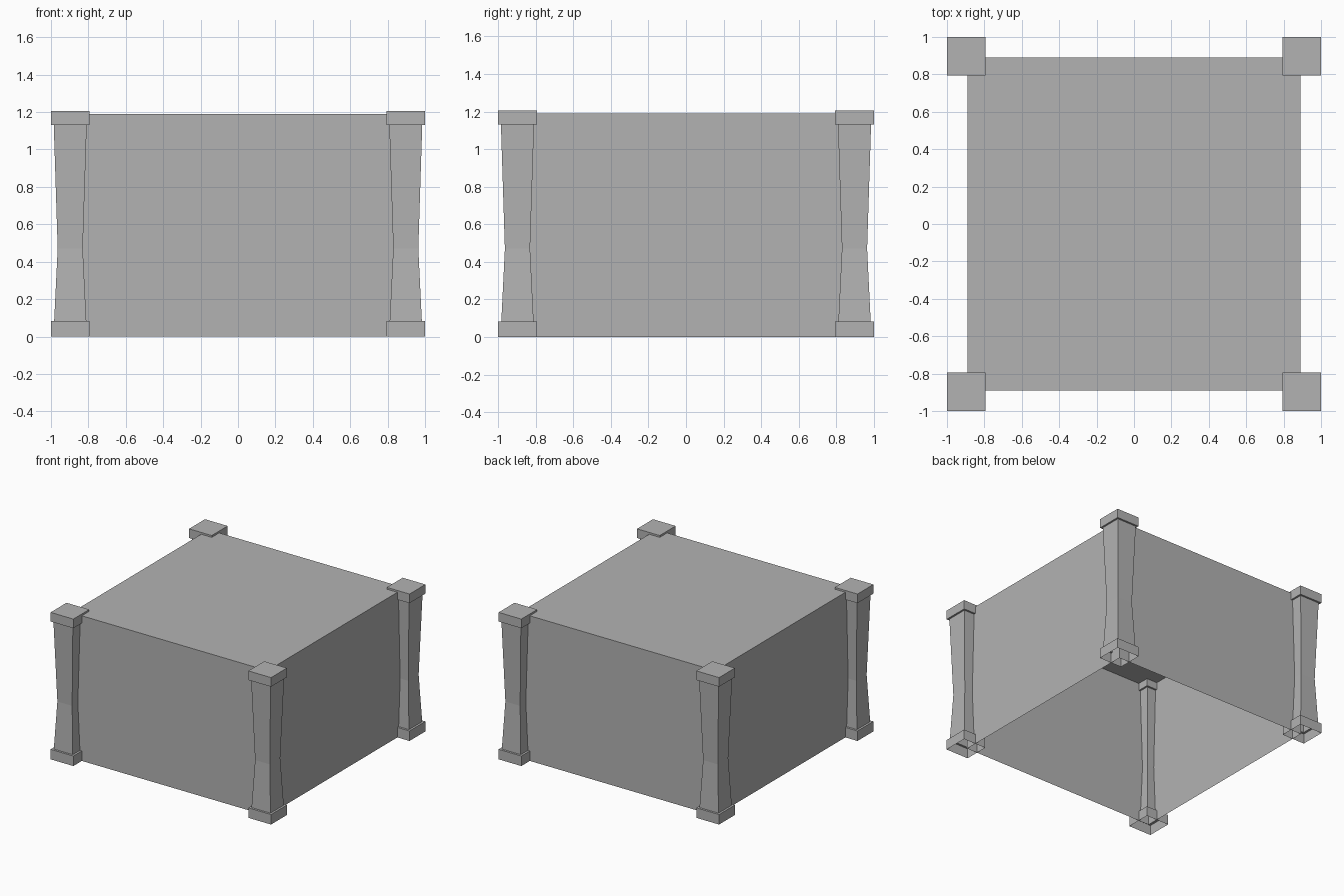
import bpy
import bmesh

cube = bpy.data.objects.get("Cube")
if cube:
    bpy.data.objects.remove(cube, do_unlink=True)

grey = bpy.data.materials.new("plain_grey")
grey.use_nodes = True
COLOUR = (0.45, 0.45, 0.45, 1)
grey.diffuse_color = COLOUR
grey.node_tree.nodes["Principled BSDF"].inputs["Base Color"].default_value = COLOUR


def square_loft(name, profile, centre=(0, 0)):
    """Square shell through (half width, height) pairs: closed top, open bottom."""
    bm = bmesh.new()
    rings = [[bm.verts.new((sx * half, sy * half, z))
              for sx, sy in ((-1, -1), (1, -1), (1, 1), (-1, 1))]
             for half, z in profile]
    for low, high in zip(rings, rings[1:]):
        for i in range(4):
            j = (i + 1) % 4
            bm.faces.new((low[i], low[j], high[j], high[i]))
    bm.faces.new(rings[-1])
    mesh = bpy.data.meshes.new(name)
    bm.to_mesh(mesh)
    bm.free()
    mesh.materials.append(grey)
    obj = bpy.data.objects.new(name, mesh)
    obj.location = (*centre, 0)
    bpy.context.collection.objects.link(obj)
    return obj


# Main block, open underneath
BODY = 0.89
square_loft("body", [(BODY, 0), (BODY, 1.19)])

# Corner pillars: plinth, waisted shaft, cap
PLINTH, SHAFT, WAIST = 0.103, 0.086, 0.067
pillar = [(PLINTH, 0), (PLINTH, 0.082), (SHAFT, 0.082), (WAIST, 0.47),
          (SHAFT + 0.002, 1.13), (PLINTH, 1.13), (PLINTH, 1.205)]
OFFSET = 1 - PLINTH
for side, sx in (("right", -1), ("left", 1)):
    for end, sy in (("front", -1), ("back", 1)):
        square_loft(f"{end}_{side}_pillar", pillar, (sx * OFFSET, sy * OFFSET))
